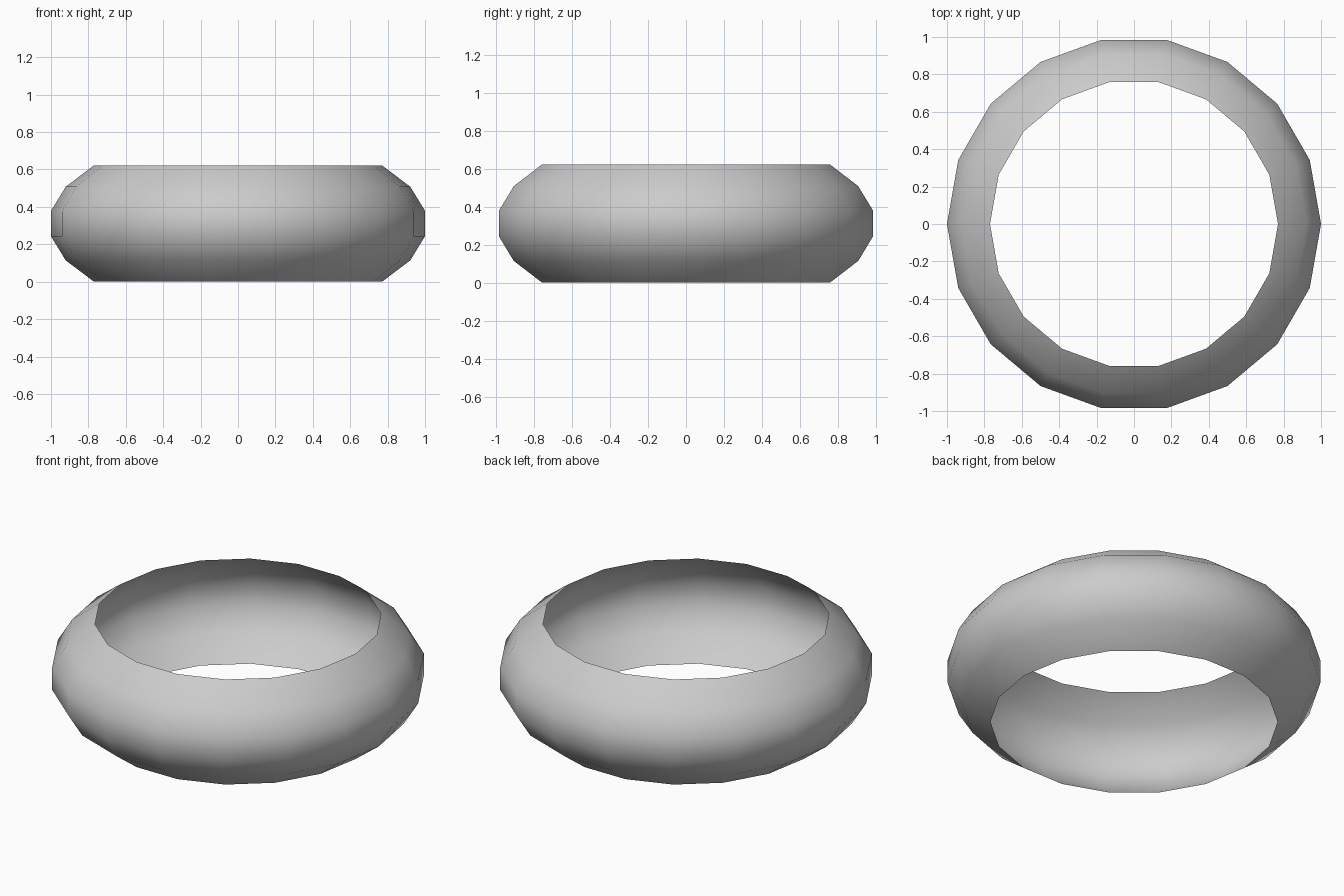
import bpy, bmesh, math

if "Cube" in bpy.data.objects:
    bpy.data.objects.remove(bpy.data.objects["Cube"])

SIDES = 18
# Outward-bulging profile of the open band: (radius, height)
PROFILE = [(0.77, 0.0), (0.921, 0.114), (1.0, 0.243),
           (1.0, 0.379), (0.921, 0.508), (0.77, 0.622)]

# Ring band: profile revolved around z, open on the inside
bm = bmesh.new()
verts = [bm.verts.new((r, 0, z)) for r, z in PROFILE]
edges = [bm.edges.new(pair) for pair in zip(verts, verts[1:])]
bmesh.ops.spin(bm, geom=verts + edges, cent=(0, 0, 0), axis=(0, 0, 1),
               angle=math.tau, steps=SIDES)
bmesh.ops.remove_doubles(bm, verts=bm.verts, dist=1e-4)

# Faces point away from the axis, smooth shaded
for f in bm.faces:
    f.normal_update()
    c = f.calc_center_median()
    if f.normal.x * c.x + f.normal.y * c.y < 0:
        f.normal_flip()
    f.smooth = True

mesh = bpy.data.meshes.new("ring_band")
bm.to_mesh(mesh)
bm.free()
bpy.context.collection.objects.link(bpy.data.objects.new("ring_band", mesh))
